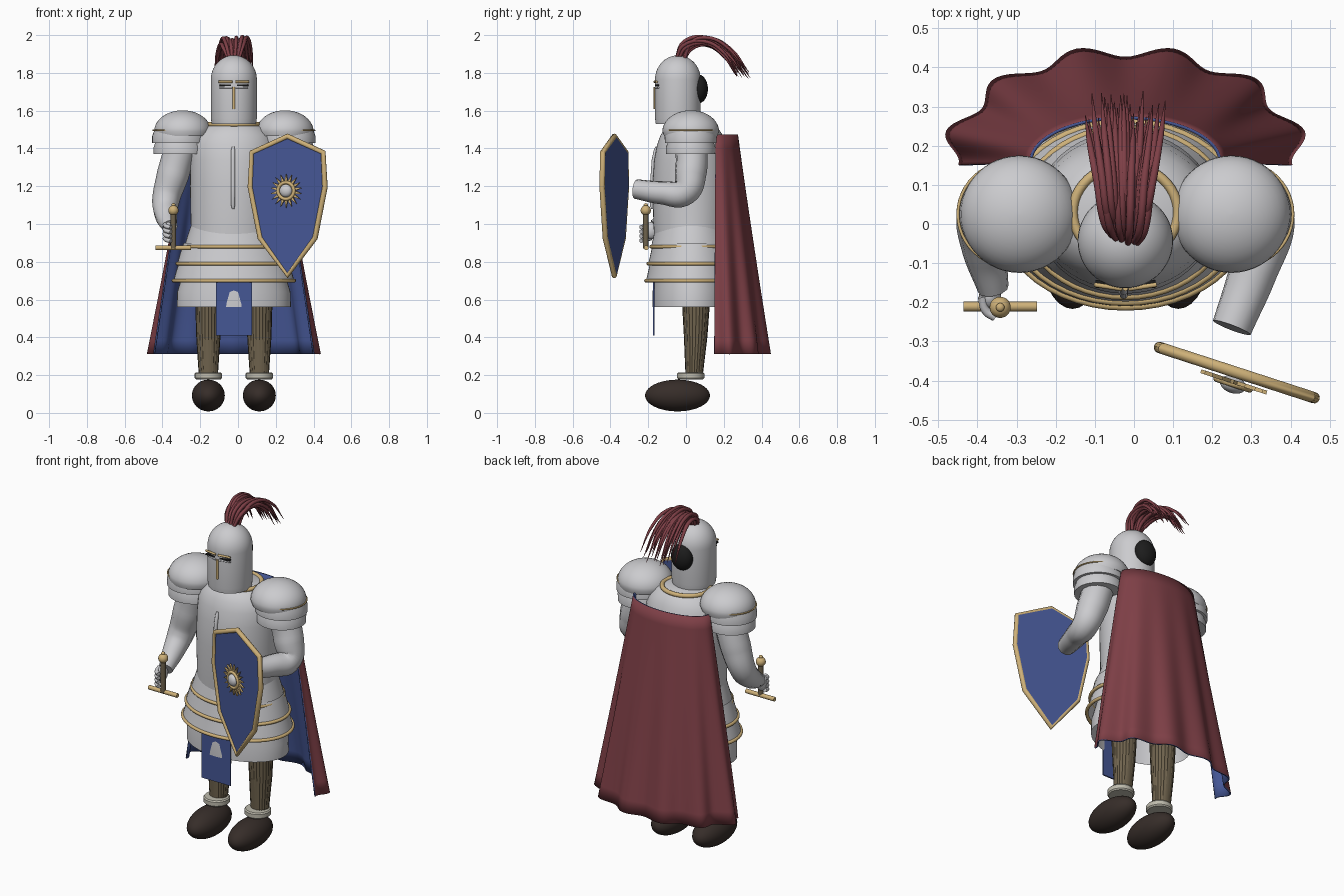
import bpy, bmesh, math, random
from mathutils import Vector, Matrix

if "Cube" in bpy.data.objects:
    bpy.data.objects.remove(bpy.data.objects["Cube"])

random.seed(4)
CX, CY = -0.022, 0.03          # body axis


def material(name, r, g, b):
    m = bpy.data.materials.new(name)
    m.diffuse_color = (r, g, b, 1)
    m.use_nodes = True
    m.node_tree.nodes["Principled BSDF"].inputs["Base Color"].default_value = m.diffuse_color
    return m


STEEL = material("steel", 0.60, 0.60, 0.62)
GOLD = material("gold", 0.62, 0.44, 0.19)
BLUE = material("blue_cloth", 0.06, 0.095, 0.30)
RED = material("red_cloth", 0.21, 0.05, 0.062)
BROWN = material("brown_cloth", 0.16, 0.125, 0.075)
LEATHER = material("dark_leather", 0.037, 0.026, 0.022)
FUR = material("pale_cuff", 0.52, 0.50, 0.42)
BLACK = material("black", 0.012, 0.012, 0.012)


def smooth(ob, angle=40):
    bpy.ops.object.select_all(action='DESELECT')
    ob.select_set(True)
    bpy.context.view_layer.objects.active = ob
    bpy.ops.object.shade_smooth_by_angle(angle=math.radians(angle))
    return ob


def finish(name, bm, mat, shade=True):
    bmesh.ops.recalc_face_normals(bm, faces=bm.faces)
    me = bpy.data.meshes.new(name)
    bm.to_mesh(me)
    bm.free()
    me.materials.append(mat)
    ob = bpy.data.objects.new(name, me)
    bpy.context.collection.objects.link(ob)
    return smooth(ob) if shade else ob


def loft(name, sections, mat, cx=CX, cy=CY, n=48, cap=True, flute=0):
    """Stack of ellipses given as (z, rx, ry[, dx, dy])."""
    bm = bmesh.new()
    rings = []
    for s in sections:
        z, rx, ry, dx, dy = (tuple(s) + (0, 0))[:5]
        ring = []
        for i in range(n):
            a = math.tau * i / n
            k = 1 - flute * (i % 2)
            ring.append(bm.verts.new((cx + dx + k * rx * math.cos(a), cy + dy + k * ry * math.sin(a), z)))
        rings.append(ring)
    for a, b in zip(rings, rings[1:]):
        for i in range(n):
            bm.faces.new((a[i], a[(i + 1) % n], b[(i + 1) % n], b[i]))
    if cap:
        bm.faces.new(rings[0])
        bm.faces.new(rings[-1])
    return finish(name, bm, mat)


def ball(name, loc, size, mat, rot=(0, 0, 0)):
    bm = bmesh.new()
    bmesh.ops.create_uvsphere(bm, u_segments=32, v_segments=20, radius=1)
    bmesh.ops.scale(bm, vec=size, verts=bm.verts)
    ob = finish(name, bm, mat)
    ob.location, ob.rotation_euler = loc, rot
    return ob


def tube(name, paths, r, mat, closed=False, bezier=False):
    """Round tubes along paths; a point may carry its own radius as a 4th value."""
    cu = bpy.data.curves.new(name, 'CURVE')
    cu.dimensions = '3D'
    cu.bevel_depth, cu.bevel_resolution, cu.use_fill_caps = r, 4, True
    cu.resolution_u = 8
    for pts in paths:
        sp = cu.splines.new('BEZIER' if bezier else 'POLY')
        points = sp.bezier_points if bezier else sp.points
        points.add(len(pts) - 1)
        for p, c in zip(points, pts):
            p.co = c[:3] if bezier else (*c[:3], 1)
            p.radius = c[3] / r if len(c) > 3 else 1
            if bezier:
                p.handle_left_type = p.handle_right_type = 'AUTO'
        sp.use_cyclic_u = closed
    cu.materials.append(mat)
    ob = bpy.data.objects.new(name, cu)
    bpy.context.collection.objects.link(ob)
    bpy.ops.object.select_all(action='DESELECT')
    ob.select_set(True)
    bpy.context.view_layer.objects.active = ob
    bpy.ops.object.convert(target='MESH')
    return smooth(bpy.context.view_layer.objects.active, 50)


def ring(name, z, rx, ry, r, mat=GOLD, cx=CX, cy=CY):
    pts = [(cx + rx * math.cos(a), cy + ry * math.sin(a), z) for a in (math.tau * i / 48 for i in range(48))]
    return tube(name, [pts], r, mat, closed=True)


def box(name, loc, size, mat):
    bm = bmesh.new()
    bmesh.ops.create_cube(bm, size=1)
    bmesh.ops.scale(bm, vec=size, verts=bm.verts)
    ob = finish(name, bm, mat)
    ob.location = loc
    return ob


def outline_plate(name, pts, y0, y1, mat):
    """Extrudes an outline in the xz plane from y0 to y1."""
    bm = bmesh.new()
    f = bm.faces.new([bm.verts.new((x, y0, z)) for x, z in pts])
    g = bmesh.ops.extrude_face_region(bm, geom=[f])
    bmesh.ops.translate(bm, vec=(0, y1 - y0, 0), verts=[v for v in g['geom'] if isinstance(v, bmesh.types.BMVert)])
    return finish(name, bm, mat, False)


# Boots, ankle cuffs and legs
for side, s in (("right", -1), ("left", 1)):
    x = CX + s * 0.135
    ball(side + "_boot", (x, -0.045, 0.092), (0.087, 0.172, 0.084), LEATHER)
    loft(side + "_cuff", [(0.178, 0.066, 0.066), (0.185, 0.072, 0.072), (0.208, 0.072, 0.072), (0.215, 0.066, 0.066)],
         FUR, x, 0.025)
    loft(side + "_leg", [(0.19, 0.05, 0.045, 0, 0), (0.25, 0.054, 0.05, 0, 0.002), (0.40, 0.064, 0.062, 0, 0.008),
                         (0.60, 0.07, 0.075, 0, 0.01)], BROWN, x, 0.043, flute=0.04)

# Skirt, overlapping waist plates and their gold edges
loft("skirt", [(0.56, 0.302, 0.208), (0.64, 0.300, 0.207), (0.74, 0.27, 0.195)], STEEL, cap=False)
for i, (z, rx, ry) in enumerate([(0.88, 0.262, 0.215), (0.79, 0.300, 0.230), (0.70, 0.320, 0.242)]):
    loft(f"waist_plate_{i}", [(z, rx, ry), (z + 0.05, rx - 0.014, ry - 0.012), (z + 0.11, rx - 0.034, ry - 0.025)],
         STEEL, cap=False)
    ring(f"waist_trim_{i}", z, rx, ry, 0.0095)

# Front cloth panel hanging through the skirt
box("front_cloth", (CX, -0.172, 0.55), (0.19, 0.008, 0.28), BLUE)

# Breastplate with its centre ridge and collar
loft("breastplate", [(0.80, 0.24, 0.19), (0.99, 0.228, 0.202), (1.20, 0.232, 0.208), (1.34, 0.23, 0.198),
                     (1.42, 0.225, 0.183), (1.47, 0.205, 0.165), (1.51, 0.165, 0.138), (1.53, 0.12, 0.11)], STEEL)
tube("chest_ridge", [[(CX - .004, -0.178, 1.08, 0.006), (CX - .004, -0.181, 1.10), (CX - .004, -0.181, 1.20),
                      (CX - .004, -0.171, 1.34), (CX - .004, -0.160, 1.39), (CX - .004, -0.155, 1.41, 0.006)]],
     0.0105, STEEL)
ring("collar", 1.527, 0.134, 0.12, 0.0125)

# Helmet: straight barrel with a domed top
dome = [(1.765 + 0.128 * math.sin(a), 0.122 * math.cos(a), 0.121 * math.cos(a))
        for a in (math.radians(d) for d in range(0, 90, 9))]
loft("helmet", [(1.53, 0.117, 0.117), (1.56, 0.122, 0.121)] + dome + [(1.893, 0.004, 0.004)], STEEL, CX, -0.043)
ball("helmet_back_patch", (CX, 0.066, 1.715), (0.066, 0.05, 0.076), BLACK)

# Visor: eye slit, brow bars and nose bar
for s in (-1, 1):
    box("eye_slit", (CX + s * 0.042, -0.153, 1.735), (0.07, 0.02, 0.008), BLACK)
    tube("brow_bar", [[(CX + s * 0.008, -0.166, 1.753), (CX + s * 0.08, -0.155, 1.753)]], 0.006, GOLD)
    tube("cheek_bar", [[(CX + s * 0.008, -0.162, 1.722), (CX + s * 0.075, -0.146, 1.722)]], 0.005, STEEL)
tube("nose_bar", [[(CX, -0.164, 1.61), (CX, -0.164, 1.725)]], 0.007, GOLD)

# Plume of curved, tapering strands
strands = []
for i in range(26):
    u = -1 + 2 * i / 25
    reach, lift = random.uniform(0.62, 1.0), random.uniform(0.0, 1.0)
    x0, x1 = CX + 0.03 * u, CX + 0.09 * u
    y0 = -0.055 + 0.05 * random.random()
    top = 1.945 + 0.045 * lift
    strands.append([(x0, y0, 1.875, 0.008), (x0 * .6 + x1 * .4, y0 + 0.04, top - 0.02, 0.010),
                    (x1 * .7 + x0 * .3, 0.05 + 0.08 * reach, top, 0.010),
                    (x1, 0.10 + 0.14 * reach, top - 0.055, 0.008),
                    (x1 + 0.012 * u, 0.12 + 0.22 * reach, top - 0.14 - 0.04 * reach, 0.001)])
tube("plume", strands, 0.01, RED, bezier=True)

# Shoulder guards: a dome over two bands
for side, s in (("right", -1), ("left", 1)):
    x = CX + s * 0.271
    cap = [(1.49 + 0.112 * math.sin(a), 0.151 * math.cos(a), 0.150 * math.cos(a))
           for a in (math.radians(d) for d in range(0, 90, 9))]
    loft(side + "_shoulder_dome", [(1.465, 0.142, 0.141)] + cap + [(1.602, 0.003, 0.003)], STEEL, x, 0.025)
    for k, z in enumerate((1.43, 1.37)):
        bx, r = x + s * 0.018, 0.143 - 0.007 * k
        loft(f"{side}_shoulder_band_{k}", [(z, r, r - 0.006), (z + 0.035, r, r - 0.005), (z + 0.07, r - 0.012, r - 0.017)],
             STEEL, bx, 0.025)
        ring(f"{side}_shoulder_trim_{k}", z + 0.066, r - 0.004, r - 0.008, 0.004, GOLD, bx, 0.025)

# Arms
tube("right_arm", [[(-0.30, 0.03, 1.42, 0.085), (-0.345, 0.03, 1.26, 0.085), (-0.383, 0.01, 1.12, 0.072),
                    (-0.38, -0.07, 1.04, 0.058), (-0.36, -0.165, 0.985, 0.040)]], 0.08, STEEL, bezier=True)
tube("left_arm", [[(0.27, 0.03, 1.42, 0.085), (0.315, 0.025, 1.27, 0.085), (0.338, -0.005, 1.17, 0.073),
                   (0.305, -0.12, 1.165, 0.062), (0.25, -0.265, 1.185, 0.052)]], 0.08, STEEL, bezier=True)

# Gauntlet and sword hilt
ball("palm", (-0.368, -0.185, 0.965), (0.028, 0.036, 0.045), STEEL)
for i in range(4):
    z = 0.915 + 0.024 * i
    tube("finger", [[(-0.388, -0.185, z + 0.01), (-0.378, -0.222, z), (-0.355, -0.238, z - 0.004)]], 0.0115, STEEL,
         bezier=True)
tube("sword_grip", [[(-0.342, -0.213, 0.87), (-0.342, -0.213, 1.06)]], 0.0145, BROWN)
tube("sword_guard", [[(-0.436, -0.211, 0.874), (-0.248, -0.211, 0.874)]], 0.0125, GOLD)
ball("sword_pommel", (-0.342, -0.213, 1.072), (0.027, 0.027, 0.027), GOLD)
ball("pommel_tip", (-0.342, -0.213, 1.101), (0.011, 0.011, 0.009), GOLD)

# Shield, built facing front and then turned
half = [(0.0, 0.288), (0.198, 0.203), (0.208, 0.02), (0.153, -0.25)]
edge = half + [(0.0, -0.448)] + [(-x, z) for x, z in half[:0:-1]]
star = [((0.090 if i % 2 else 0.050) * math.cos(math.pi * i / 18), (0.090 if i % 2 else 0.050) * math.sin(math.pi * i / 18))
        for i in range(36)]
hub = [(0.044 * math.cos(math.tau * i / 32), -0.034, 0.044 * math.sin(math.tau * i / 32)) for i in range(32)]
shield = [outline_plate("shield_plate", edge, -0.009, 0.009, BLUE),
          tube("shield_rim", [[(x, -0.004, z) for x, z in edge]], 0.0145, GOLD, closed=True),
          outline_plate("shield_sunburst", star, -0.034, -0.024, GOLD),
          tube("shield_boss_ring", [hub], 0.009, GOLD, closed=True),
          tube("shield_boss_stem", [[(0, 0, 0), (0, -0.03, 0)]], 0.02, BLUE),
          ball("shield_boss", (0, 0, 0), (0.034, 0.022, 0.034), STEEL)]
turn = Matrix.Translation((0.264, -0.376, 1.176)) @ Matrix.Rotation(math.radians(-18), 4, 'Z')
for ob in shield:
    off = Vector((0, -0.036, 0)) if ob.name == "shield_boss" else Vector((0, 0, 0))
    ob.matrix_world = turn @ Matrix.Translation(off)

# Cape: half-round at the top, flaring into scalloped folds; red outside, blue lining
bm = bmesh.new()
rows = []
for j in range(17):
    t = j / 16
    row = []
    for i in range(97):
        a = math.radians(-92 + 184 * i / 96)
        wave = 1 - 0.055 * t * math.cos(12 * a)
        rx, ry = 0.245 + 0.205 * t, 0.115 + 0.168 * t
        row.append(bm.verts.new((CX + rx * wave * math.sin(a), 0.16 + ry * wave * math.cos(a), 1.475 - 1.163 * t)))
    rows.append(row)
for a, b in zip(rows, rows[1:]):
    for i in range(96):
        bm.faces.new((a[i], b[i], b[i + 1], a[i + 1]))
cape = finish("cape", bm, RED)
cape.data.materials.append(BLUE)
mid = cape.data.polygons[48]
if mid.normal.y < 0:
    cape.data.flip_normals()
mod = cape.modifiers.new("lining", 'SOLIDIFY')
mod.thickness, mod.offset = 0.008, -1
mod.material_offset = mod.material_offset_rim = 1
